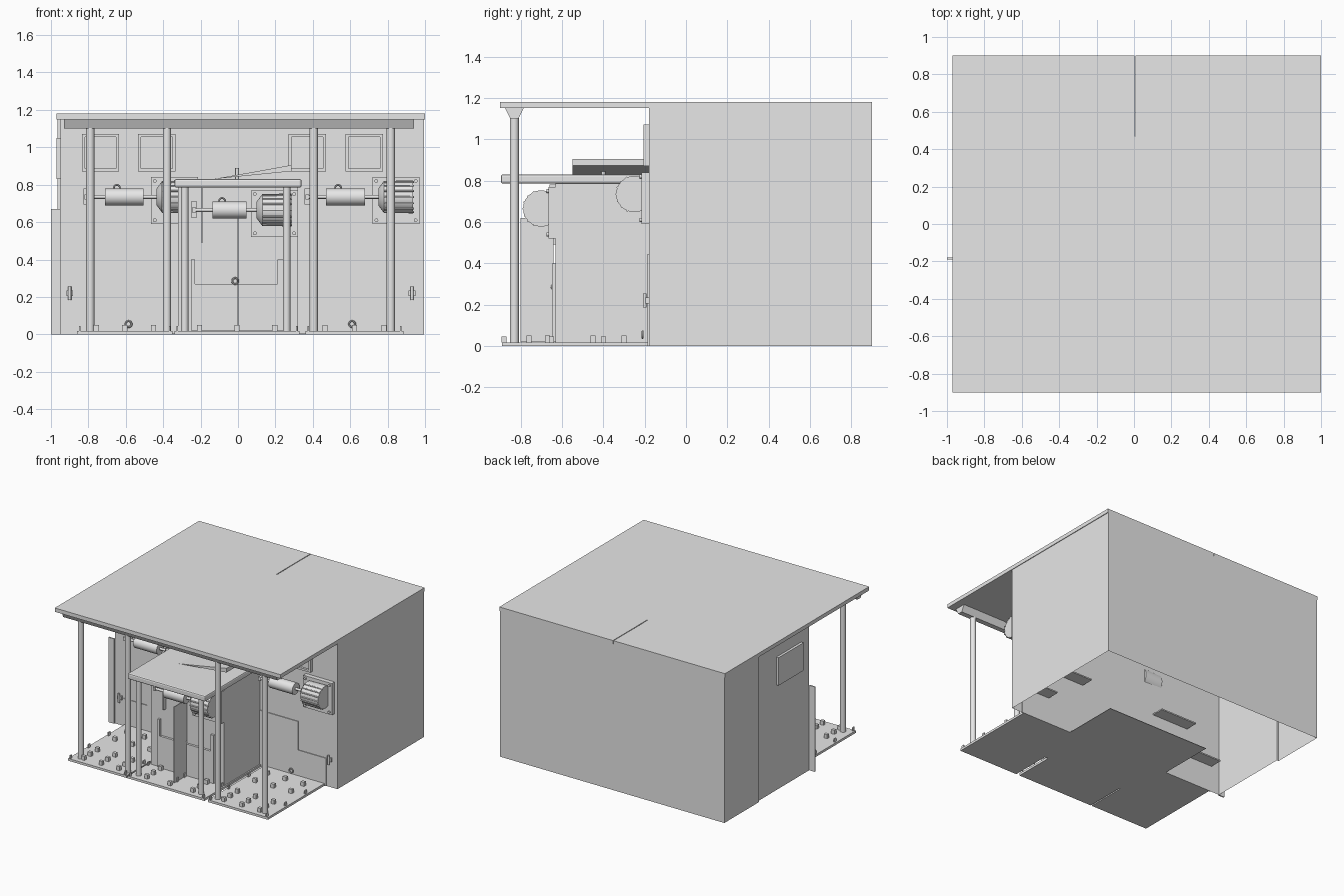
import bpy, bmesh, math
from mathutils import Matrix, Vector

if "Cube" in bpy.data.objects:
    bpy.data.objects.remove(bpy.data.objects["Cube"])

grey = bpy.data.materials.new("plain_grey")
grey.diffuse_color = (0.8, 0.8, 0.8, 1)
grey.use_nodes = True
grey.node_tree.nodes["Principled BSDF"].inputs["Base Color"].default_value = grey.diffuse_color


def add(name, bm, smooth=False):
    me = bpy.data.meshes.new(name)
    bm.normal_update()
    bm.to_mesh(me)
    bm.free()
    me.materials.append(grey)
    ob = bpy.data.objects.new(name, me)
    bpy.context.collection.objects.link(ob)
    if smooth:
        bpy.ops.object.select_all(action='DESELECT')
        ob.select_set(True)
        bpy.context.view_layer.objects.active = ob
        bpy.ops.object.shade_smooth_by_angle(angle=math.radians(40))
    return ob


def box(name, x0, x1, y0, y1, z0, z1):
    bm = bmesh.new()
    m = Matrix.Translation(((x0 + x1) / 2, (y0 + y1) / 2, (z0 + z1) / 2))
    m = m @ Matrix.Diagonal((x1 - x0, y1 - y0, z1 - z0, 1))
    bmesh.ops.create_cube(bm, size=1, matrix=m)
    return add(name, bm)


def rod(name, a, b, r, r2=None, seg=24):
    a, b = Vector(a), Vector(b)
    d = b - a
    m = Matrix.Translation((a + b) / 2) @ d.to_track_quat('Z', 'Y').to_matrix().to_4x4()
    bm = bmesh.new()
    bmesh.ops.create_cone(bm, cap_ends=True, segments=seg, radius1=r,
                          radius2=r if r2 is None else r2, depth=d.length, matrix=m)
    return add(name, bm, True)


def prism(name, pts, axis, a, b, caps=True):
    """Extrude a 2D profile along an axis from a to b."""
    def place(p, t):
        return {'X': (t, p[0], p[1]), 'Y': (p[0], t, p[1]), 'Z': (p[0], p[1], t)}[axis]
    bm = bmesh.new()
    v0 = [bm.verts.new(place(p, a)) for p in pts]
    v1 = [bm.verts.new(place(p, b)) for p in pts]
    n = len(pts)
    for i in range(n):
        j = (i + 1) % n
        bm.faces.new((v0[i], v0[j], v1[j], v1[i]))
    if caps:
        bm.faces.new(v0[::-1])
        bm.faces.new(v1)
        bmesh.ops.recalc_face_normals(bm, faces=bm.faces[:])
    return add(name, bm)


def hook(name, x, y, z):
    bpy.ops.mesh.primitive_torus_add(location=(x, y, z), rotation=(math.pi / 2, 0, 0),
                                     major_radius=0.016, minor_radius=0.005,
                                     major_segments=16, minor_segments=8)
    ob = bpy.context.object
    ob.name = name
    ob.data.materials.append(grey)


# Main building shell, open underneath
prism("house_walls", [(-.95, -.18), (.995, -.18), (.995, .9), (-.965, .9),
                      (-.965, .47), (-.95, .47)], 'Z', 0, 1.155, caps=False)
box("base_plate", -.45, .45, -.57, .27, 0, .004)
box("side_board", -1.0, -.95, -.19, -.18, 0, .67)

# Main roof: front slab and two rear slabs
box("front_roof", -.97, 1.0, -.9, .47, 1.15, 1.18)
box("rear_roof_left", -.97, .002, .47, .9, 1.15, 1.18)
box("rear_roof_right", .008, 1.0, .47, .9, 1.15, 1.18)
prism("roof_beam", [(-.85, 1.10), (-.81, 1.10), (-.785, 1.15), (-.875, 1.15)],
      'X', -.93, .94)

# Stepped panels on the front wall, with ledges behind
prism("wall_panel", [(-.87, 0), (.9, 0), (.9, .22), (.655, .22), (.655, .445),
                     (-.665, .445), (-.665, .22), (-.87, .22)], 'Y', -.186, -.179)
for s in (-1, 1):
    for z, a, b in ((.22, .65, .88), (.445, .33, .65)):
        box("inner_ledge", min(s * a, s * b), max(s * a, s * b), -.179, -.08, z - .01, z)

# Porch floors with clips and hooks
floors = {"left_porch_floor": (-.86, -.35), "right_porch_floor": (.36, .885),
          "middle_porch_floor": (-.34, .33)}
for name, (x0, x1) in floors.items():
    box(name, x0, x1, -.89, -.18, 0, .018)
    for fx in (.2, .5, .8):
        x = x0 + (x1 - x0) * fx
        for y in (-.84, -.76, -.67, -.45, -.3):
            if name.startswith("middle") and y > -.65:
                continue
            box("floor_clip", x - .014, x + .014, y - .012, y + .012, .018, .05)
    for x in (x0 + .015, x1 - .015):
        for y in (-.88, -.65, -.4):
            box("edge_clip", x - .004, x + .004, y - .012, y + .012, .018, .045)
hook("left_floor_hook", -.585, -.21, .055)
hook("right_floor_hook", .61, -.21, .055)
hook("room_hook", -.015, -.65, .285)

# Posts
for x in (-.79, -.38, .405, .817):
    rod("porch_post", (x, -.83, .015), (x, -.83, 1.105), .022)
for x in (-.285, .26):
    rod("room_post", (x, -.83, .015), (x, -.83, .79), .02)

# Middle room: walls, roof, tilted hatch, front plate and screens
prism("room_walls", [(-.32, -.63), (.32, -.63), (.32, -.18), (-.32, -.18)],
      'Z', .01, .79, caps=False)
roof = box("room_roof", -.34, .34, -.895, -.18, .785, .83)
bev = roof.modifiers.new("edge", 'BEVEL')
bev.width = .01
bev.segments = 2
prism("tilted_hatch", [(-.135, .83), (.285, .872), (.285, .905), (-.02, .85)],
      'Y', -.55, -.18)
rod("hatch_pin", (-.005, -.4, .83), (-.005, -.4, .89), .01, seg=12)
prism("room_front_plate", [(-.25, .02), (.24, .02), (.24, .4), (.212, .4), (.212, .27),
                           (-.23, .27), (-.23, .4), (-.25, .4)], 'Y', -.648, -.63)
box("screen", -.003, .003, -.8, -.64, .02, .62)
box("latch_bar", -.197, -.187, -.66, -.63, .49, .78)

# Square windows on the front wall and one on the left wall
def window_frame(name, cx, cz, h, y):
    box(name + "_pane", cx - h, cx + h, y - .008, y, cz - h, cz + h)
    t = .016
    for s in (-1, 1):
        a = cx + s * (h - t / 2)
        c = cz + s * (h - t / 2)
        box(name + "_side", a - t / 2, a + t / 2, y - .025, y, cz - h, cz + h)
        box(name + "_rail", cx - h, cx + h, y - .025, y, c - t / 2, c + t / 2)


for cx in (-.735, -.435, .37, .675):
    window_frame("window", cx, .97, .1, -.18)
box("left_window", -.97, -.95, -.08, .23, .83, 1.05)


# Motor units: mounting plate, ribbed drum, shaft, cylinder and bracket
def motor(x, y, z, cyl):
    px = x + .125
    box("motor_plate", x, x + .25, y - .035, y, z - .145, z + .105)
    cy = y - .07
    rod("motor_drum", (x + .06, cy, z), (x + .215, cy, z), .085, .088)
    rod("motor_nose", (x + .03, cy, z), (x + .06, cy, z), .045, .085)
    for k in range(7):
        a = math.radians(115 + k * 22)
        c, s = math.cos(a), math.sin(a)
        rod("drum_rib", (x + .06, cy + .087 * c, z + .087 * s),
            (x + .22, cy + .087 * c, z + .087 * s), .005, seg=8)
    for dx in (-.105, .105):
        for dz in (-.125, .085):
            rod("plate_bolt", (px + dx, y - .045, z + dz), (px + dx, y - .03, z + dz), .01, seg=12)
    rod("motor_shaft", (cyl[0] - .1, cy, z), (x + .05, cy, z), .01, seg=12)
    rod("shaft_cylinder", (cyl[0], cy, z), (cyl[1], cy, z), .045)
    hook("cylinder_ring", (cyl[0] + cyl[1]) / 2 - .04, cy, z + .048)
    b = cyl[0] - .115
    box("shaft_bracket", b, b + .03, y - .02, y, z - .04, z + .045)
    box("bracket_arm", b + .005, b + .025, cy - .012, y, z - .014, z + .014)


motor(.72, -.18, .735, (.47, .68))
motor(-.465, -.18, .735, (-.71, -.505))
motor(.07, -.63, .665, (-.135, .045))

# Small latches at the outer ends of the wall
for x in (-.9, .93):
    box("wall_latch", x - .018, x + .018, -.195, -.18, .205, .235)
    rod("latch_pin", (x, -.2, .185), (x, -.2, .255), .009, seg=12)
